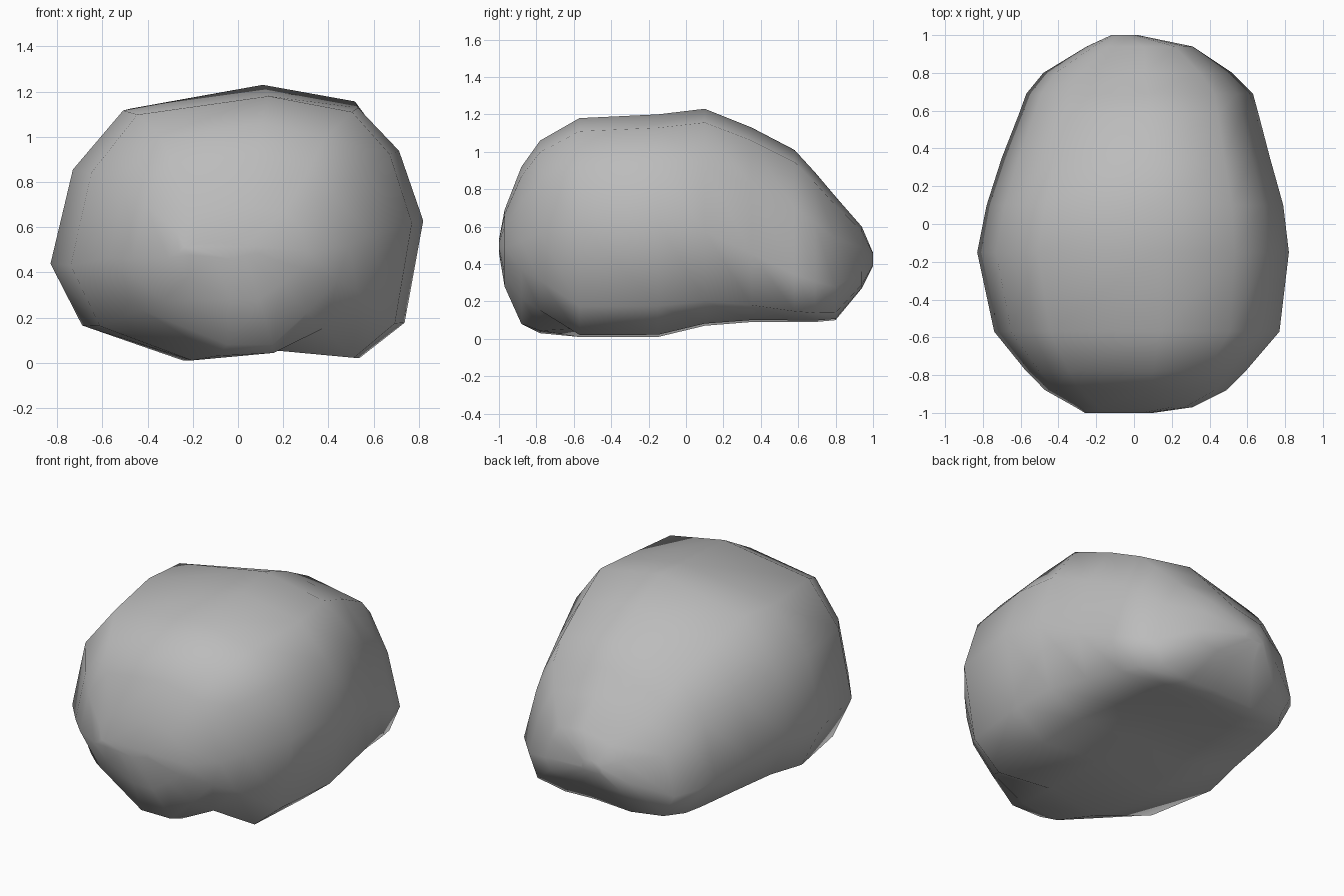
import bpy
import bmesh

cube = bpy.data.objects.get("Cube")
if cube:
    bpy.data.objects.remove(cube, do_unlink=True)

# Stone material
stone = bpy.data.materials.new("grey stone")
stone.use_nodes = True
GREY = (0.5, 0.5, 0.5, 1)
stone.diffuse_color = GREY
stone.node_tree.nodes["Principled BSDF"].inputs["Base Color"].default_value = GREY

# Lopsided cross-sections, x from -1 to 1 and z from 0 to 1:
# keel-shaped at the nose, full in the middle, sagging at the back
NOSE = [(-1, .45), (-.88, .74), (-.61, .94), (.16, 1), (.65, .94), (.87, .78),
        (1, .52), (.9, .34), (.62, .17), (.3, 0), (-.12, 0), (-.72, .23)]
MIDDLE = [(-1, .36), (-.88, .71), (-.61, .93), (.16, 1), (.65, .94), (.87, .78),
          (1, .52), (.9, .14), (.66, .01), (.16, .04), (-.29, 0), (-.83, .13)]
BACK = [(-1, .26), (-.87, .62), (-.6, .87), (.08, 1), (.66, .93), (.86, .66),
        (1, .27), (.88, .06), (.5, .01), (.1, .02), (-.4, 0), (-.85, .05)]


def mix(first, second, t):
    t = min(max(t, 0), 1)
    return [(a + (c - a) * t, b + (d - b) * t)
            for (a, b), (c, d) in zip(first, second)]


# Stations from front to back: y, left and right x, low and high z
STATIONS = [
    (-1, -.26, .1, .46, .53),
    (-.97, -.31, .31, .28, .69),
    (-.88, -.47, .49, .08, .92),
    (-.78, -.57, .59, .03, 1.06),
    (-.57, -.74, .77, .01, 1.18),
    (-.15, -.83, .82, .01, 1.2),
    (.1, -.78, .79, .07, 1.23),
    (.35, -.7, .72, .09, 1.13),
    (.58, -.61, .66, .09, 1.01),
    (.69, -.57, .63, .09, .89),
    (.8, -.48, .52, .1, .76),
    (.94, -.25, .31, .27, .6),
    (1, -.12, .02, .39, .46),
]
bm = bmesh.new()
rings = []
for y, x0, x1, z0, z1 in STATIONS:
    if y < -.5:
        outline = mix(MIDDLE, NOSE, (-.57 - y) / .31)
    else:
        outline = mix(MIDDLE, BACK, (y + .15) / .75)
    rings.append([bm.verts.new(((x0 + x1) / 2 + u * (x1 - x0) / 2, y, z0 + v * (z1 - z0)))
                  for u, v in outline])

# Skin between the stations and close both ends
count = len(MIDDLE)
for a, b in zip(rings, rings[1:]):
    for i in range(count):
        j = (i + 1) % count
        bm.faces.new((a[i], a[j], b[j], b[i]))
bm.faces.new(rings[0])
bm.faces.new(rings[-1])
bmesh.ops.recalc_face_normals(bm, faces=bm.faces)
for face in bm.faces:
    face.smooth = True

mesh = bpy.data.meshes.new("boulder")
bm.to_mesh(mesh)
bm.free()
mesh.materials.append(stone)
boulder = bpy.data.objects.new("boulder", mesh)
bpy.context.collection.objects.link(boulder)
